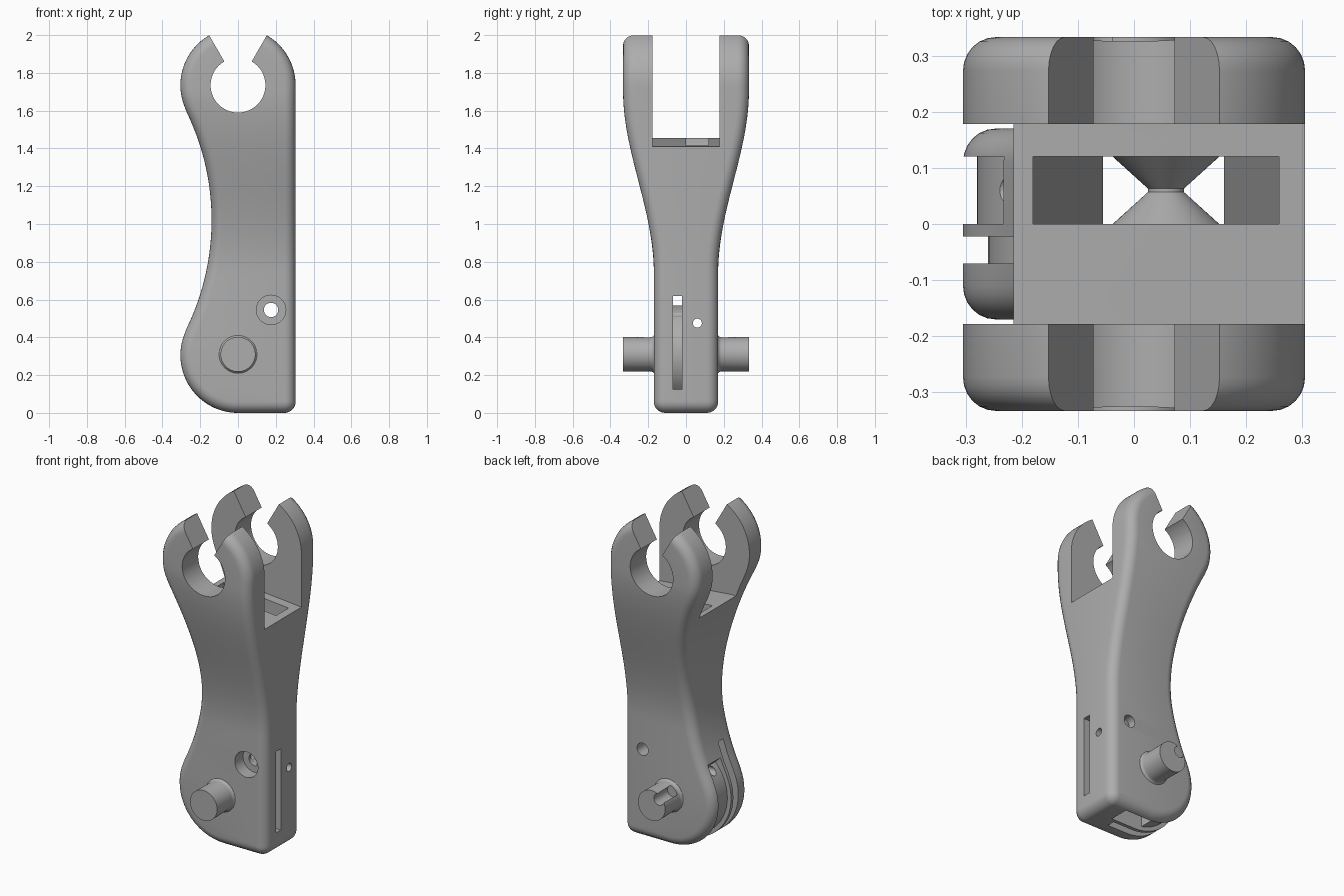
import bpy, bmesh
from math import sin, cos, pi, sqrt, radians
from mathutils import Matrix

cube = bpy.data.objects.get("Cube")
if cube:
    bpy.data.objects.remove(cube, do_unlink=True)

grey = bpy.data.materials.new("plain grey")
grey.use_nodes = True
grey.diffuse_color = (0.42, 0.42, 0.42, 1)
grey.node_tree.nodes["Principled BSDF"].inputs["Base Color"].default_value = grey.diffuse_color

R = 0.305            # end radius of the arm
LOW, HIGH = R, 1.735  # centres of the lower and upper ends
MID, WAIST, SWEEP = 1.02, -0.14, 1.305
FILLET = 0.06


def make(name, bm):
    bmesh.ops.recalc_face_normals(bm, faces=bm.faces)
    mesh = bpy.data.meshes.new(name)
    bm.to_mesh(mesh)
    bm.free()
    mesh.materials.append(grey)
    ob = bpy.data.objects.new(name, mesh)
    bpy.context.collection.objects.link(ob)
    return ob


def arc(cx, cz, r, a0, a1, n=32):
    steps = [radians(a0 + (a1 - a0) * i / n) for i in range(n + 1)]
    return [(cx + r * cos(a), cz + r * sin(a)) for a in steps]


def prism(name, pts, y0, y1):
    bm = bmesh.new()
    face = bm.faces.new([bm.verts.new((x, y0, z)) for x, z in pts])
    new = bmesh.ops.extrude_face_region(bm, geom=[face])["geom"]
    verts = [v for v in new if isinstance(v, bmesh.types.BMVert)]
    bmesh.ops.translate(bm, verts=verts, vec=(0, y1 - y0, 0))
    return make(name, bm)


def lathe(name, profile, x, z, n=48):
    # closed solid turned about the y axis, profile of (radius, y)
    bm = bmesh.new()
    rings = [[bm.verts.new((x + r * cos(2 * pi * i / n), y, z + r * sin(2 * pi * i / n)))
              for i in range(n)] for r, y in profile]
    for a, b in zip(rings, rings[1:]):
        for i in range(n):
            j = (i + 1) % n
            bm.faces.new((a[i], a[j], b[j], b[i]))
    bm.faces.new(rings[0])
    bm.faces.new(rings[-1])
    return make(name, bm)


def cut(ob, cutters):
    for c in cutters:
        mod = ob.modifiers.new("cut", 'BOOLEAN')
        mod.operation, mod.solver, mod.object = 'DIFFERENCE', 'EXACT', c
    bpy.context.view_layer.update()
    mesh = bpy.data.meshes.new_from_object(ob.evaluated_get(bpy.context.evaluated_depsgraph_get()))
    ob.modifiers.clear()
    ob.data = mesh
    for c in cutters:
        bpy.data.objects.remove(c, do_unlink=True)


def smooth(ob):
    bpy.ops.object.select_all(action='DESELECT')
    ob.select_set(True)
    bpy.context.view_layer.objects.active = ob
    bpy.ops.object.shade_smooth_by_angle(angle=radians(28))


# Outline of the arm as functions of height
def left_x(z):
    tangent = (MID - LOW) * R / (SWEEP + R)
    for centre in (LOW, HIGH):
        if abs(z - centre) <= tangent or z < LOW or z > HIGH:
            c = LOW if z < MID else HIGH
            return -sqrt(max(0, R * R - (z - c) ** 2))
    return WAIST - SWEEP + sqrt(SWEEP ** 2 - (z - MID) ** 2)


def right_x(z):
    if z < FILLET:
        return R - FILLET + sqrt(FILLET ** 2 - (FILLET - z) ** 2)
    return R if z < HIGH else sqrt(max(0, R * R - (z - HIGH) ** 2))


def half_width(z):
    t = min(1, max(0, (z - 0.75) / 0.95))
    return 0.17 + 0.163 * t * t * (3 - 2 * t)


# Arm body: rounded layers stacked across its width
turn = [R - R * cos(radians(a)) for a in range(0, 113, 4)]
low, high = turn[-1], HIGH + R - turn[-1]
heights = turn + [low + (high - low) * i / 40 for i in range(1, 40)]
heights += [HIGH + R - t for t in reversed(turn[1:])]
n = len(heights)
outline = [(left_x(z), z) for z in reversed(heights)] + [(right_x(z), z) for z in heights]
total = len(outline)
normals = []
for i, (x, z) in enumerate(outline):
    ax, az = outline[i - 1]
    bx, bz = outline[(i + 1) % total]
    length = sqrt((bx - ax) ** 2 + (bz - az) ** 2)
    normals.append(((bz - az) / length, (ax - bx) / length))
layers = [(FILLET * 0.97 * (1 - sin(radians(a))), FILLET * (1 - cos(radians(a))))
          for a in range(0, 91, 15)]
bm = bmesh.new()
rings = []
for side, group in ((-1, layers), (1, layers[::-1])):
    for inset, depth in group:
        rings.append([bm.verts.new((x - nx * inset, side * (half_width(z) - depth), z - nz * inset))
                      for (x, z), (nx, nz) in zip(outline, normals)])
for a, b in zip(rings, rings[1:]):
    for i in range(total):
        j = (i + 1) % total
        bm.faces.new((a[i], a[j], b[j], b[i]))
for ring in (rings[0], rings[-1]):
    for i in range(n - 1):
        bm.faces.new((ring[i], ring[i + 1], ring[total - 2 - i], ring[total - 1 - i]))
body = make("arm_body", bm)

# Openings in the arm
clip = [(0.35, HIGH + 0.35 * sqrt(3)), (-0.35, HIGH + 0.35 * sqrt(3))]
snap_seat = prism("snap_seat", arc(0, HIGH, 0.145, 120, 420, 60) + clip, -0.5, 0.5)
fork_gap = prism("fork_gap", [(-0.5, 1.46), (-0.18, 1.455), (0.31, 1.41), (0.5, 1.41),
                              (0.5, 2.3), (-0.5, 2.3)], -0.178, 0.178)
shaft = prism("shaft", [(-0.18, 1.6), (0.258, 1.6), (0.258, 1.1), (0.16, 0.65), (0.16, -0.1),
                        (-0.055, -0.1), (-0.055, 1.0), (-0.18, 1.42)], 0, 0.12)
disc_slot = prism("disc_slot", arc(0, 0.31, 0.26, 300, -45, 60) +
                  [(0.4, 0.12), (0.4, 0.62), (-0.4, 0.62), (-0.4, -0.1), (0.13, -0.1)], -0.07, -0.022)
recess = prism("recess", arc(0, LOW, 0.28, 135, 275) + arc(0, LOW, 0.4, 275, 135), 0, 0.12)
screw_hole = lathe("screw_hole", [(0.078, -0.4), (0.078, -0.09), (0.038, -0.09), (0.038, 0.4)],
                   0.175, 0.545)
cord_hole = lathe("cord_hole", [(0.024, -0.6), (0.024, 0.6)], 0, 0, 24)
cord_hole.data.transform(Matrix.Translation((0, 0.06, 0.475)) @ Matrix.Rotation(pi / 2, 4, 'Z'))
cut(body, [fork_gap, snap_seat, shaft, disc_slot, recess, screw_hole, cord_hole])
smooth(body)

# Pivot pins with a flared root, the back one grooved
for name, side in (("front_pin", -1), ("back_pin", 1)):
    root = [(0.115 - 0.025 * sin(radians(a)), 0.165 + 0.025 * (1 - cos(radians(a))))
            for a in range(0, 91, 15)]
    profile = [(0.115, 0.135)] + root + [(0.092, 0.333)]
    pin = lathe(name, [(r, side * y) for r, y in profile], 0, 0.31)
    if side > 0:
        cut(pin, [lathe("groove", [(0.035, 0.2), (0.035, 0.5)], -0.05, 0.36, 32)])
    smooth(pin)

# Grooved guide roller inside the shaft
smooth(lathe("guide_roller", [(0.095, -0.005), (0.095, 0.0), (0.032, 0.057), (0.032, 0.063),
                              (0.095, 0.12), (0.095, 0.125)], 0.057, 0.72))
